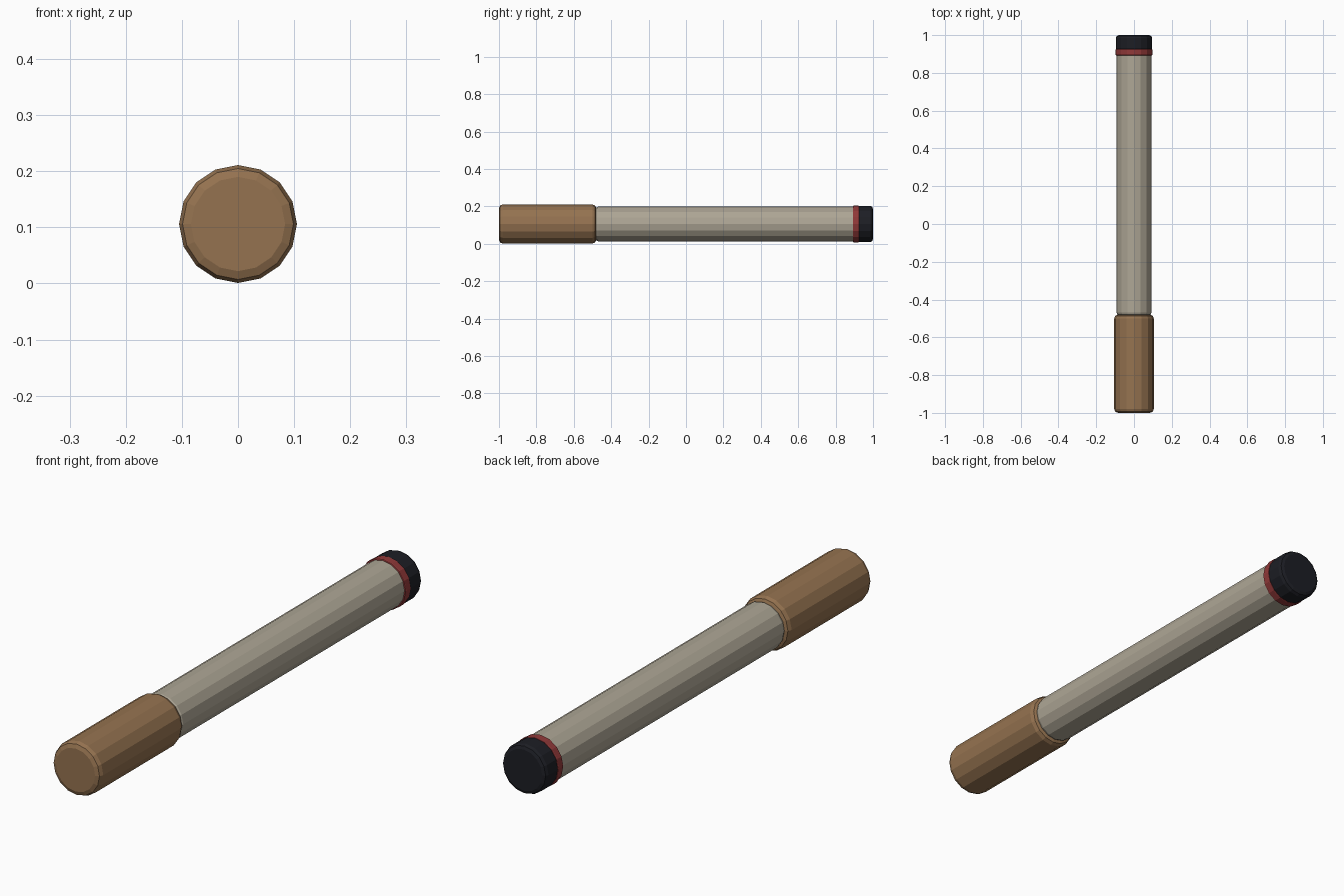
import bpy, bmesh, math

if "Cube" in bpy.data.objects:
    bpy.data.objects.remove(bpy.data.objects["Cube"])

SIDES = 16
AXIS_Z = 0.106


def material(name, rgb):
    m = bpy.data.materials.new(name)
    m.diffuse_color = (*rgb, 1)
    m.use_nodes = True
    m.node_tree.nodes["Principled BSDF"].inputs["Base Color"].default_value = m.diffuse_color
    return m


def lathe(name, profile, mat):
    """Turn a (y, radius) profile around the long axis, with capped ends."""
    bm = bmesh.new()
    rings = []
    for y, r in profile:
        ring = []
        for i in range(SIDES):
            a = 2 * math.pi * i / SIDES
            ring.append(bm.verts.new((r * math.cos(a), y, AXIS_Z + r * math.sin(a))))
        rings.append(ring)
    for a, b in zip(rings, rings[1:]):
        for i in range(SIDES):
            j = (i + 1) % SIDES
            bm.faces.new((a[i], a[j], b[j], b[i]))
    bm.faces.new(rings[0])
    bm.faces.new(rings[-1])
    bmesh.ops.recalc_face_normals(bm, faces=bm.faces)
    me = bpy.data.meshes.new(name)
    bm.to_mesh(me)
    bm.free()
    me.materials.append(mat)
    ob = bpy.data.objects.new(name, me)
    bpy.context.collection.objects.link(ob)
    return ob


def rounded(y0, y1, r, b):
    """Cylinder profile with a two-step bevel of size b at both ends."""
    k = b * 0.293
    return [(y0, r - b), (y0 + k, r - k), (y0 + b, r),
            (y1 - b, r), (y1 - k, r - k), (y1, r - b)]


tan = material("tan", (0.30, 0.17, 0.08))
cream = material("cream", (0.42, 0.38, 0.30))
red = material("red", (0.28, 0.04, 0.04))
black = material("black", (0.012, 0.013, 0.018))

# Mouth end
lathe("filter_tip", rounded(-1.0, -0.48, 0.105, 0.021), tan)
# Long body
lathe("paper_body", rounded(-0.485, 0.915, 0.0925, 0.016), cream)
# Thin band before the burnt end
lathe("red_band", rounded(0.893, 0.926, 0.098, 0.004), red)
# Burnt end
lathe("ash_end", rounded(0.912, 1.0, 0.0965, 0.016), black)
